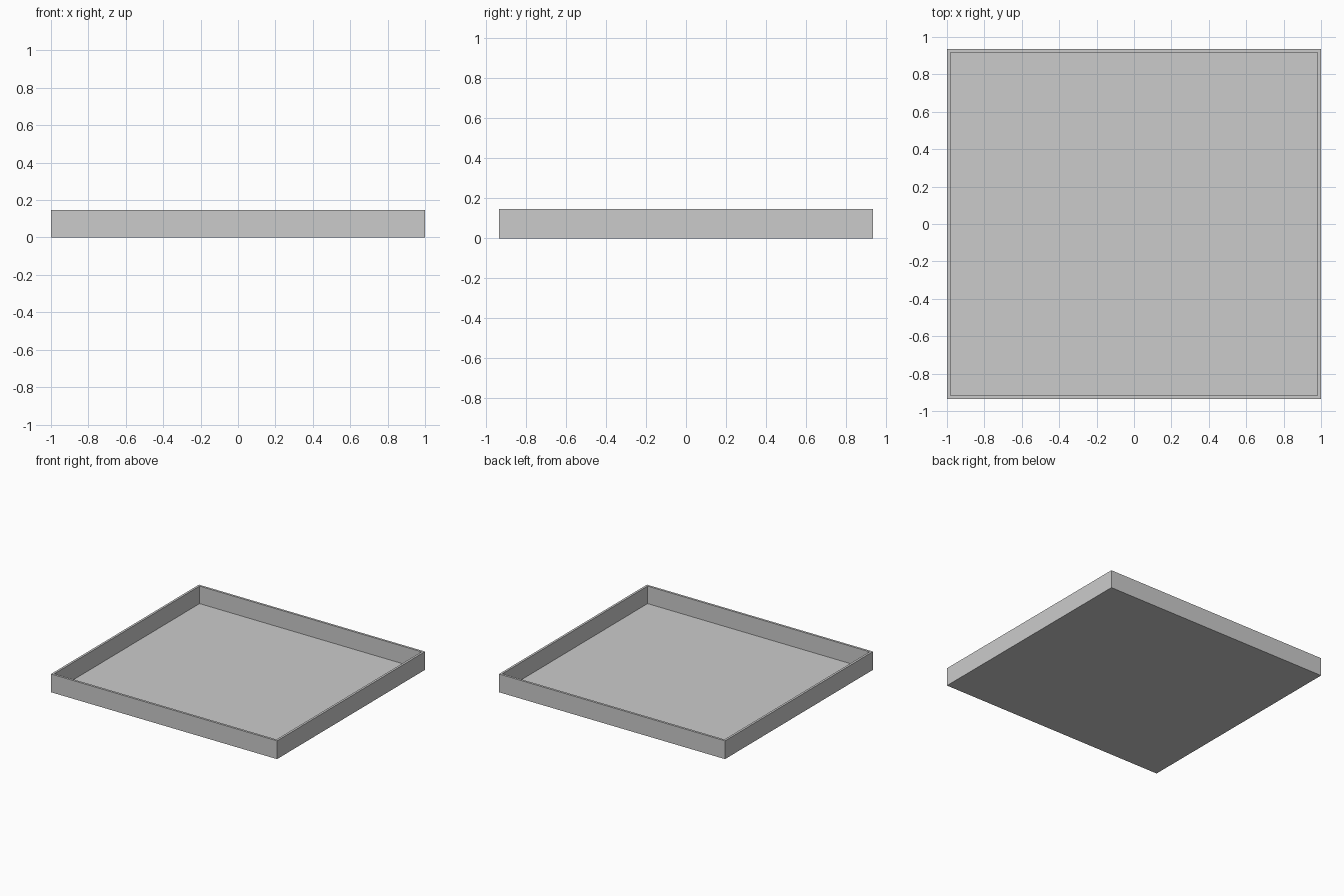
import bpy, bmesh
from mathutils import Matrix

if "Cube" in bpy.data.objects:
    bpy.data.objects.remove(bpy.data.objects["Cube"])

WIDTH, DEPTH, HEIGHT = 2.0, 1.87, 0.146
WALL, FLOOR = 0.018, 0.006

# Solid block standing on the ground
bm = bmesh.new()
bmesh.ops.create_cube(bm, size=1.0, matrix=Matrix.Translation((0, 0, HEIGHT / 2))
                      @ Matrix.Diagonal((WIDTH, DEPTH, HEIGHT, 1)))

# Inset the top for the thin rim, then sink the middle to form the walls and floor
bm.normal_update()
top = max(bm.faces, key=lambda f: f.calc_center_median().z)
bmesh.ops.inset_region(bm, faces=[top], thickness=WALL, use_even_offset=True)
sunk = bmesh.ops.extrude_discrete_faces(bm, faces=[top])["faces"][0]
bmesh.ops.translate(bm, verts=sunk.verts, vec=(0, 0, FLOOR - HEIGHT))
bmesh.ops.recalc_face_normals(bm, faces=bm.faces)

mesh = bpy.data.meshes.new("tray")
bm.to_mesh(mesh)
bm.free()
bpy.context.collection.objects.link(bpy.data.objects.new("tray", mesh))
